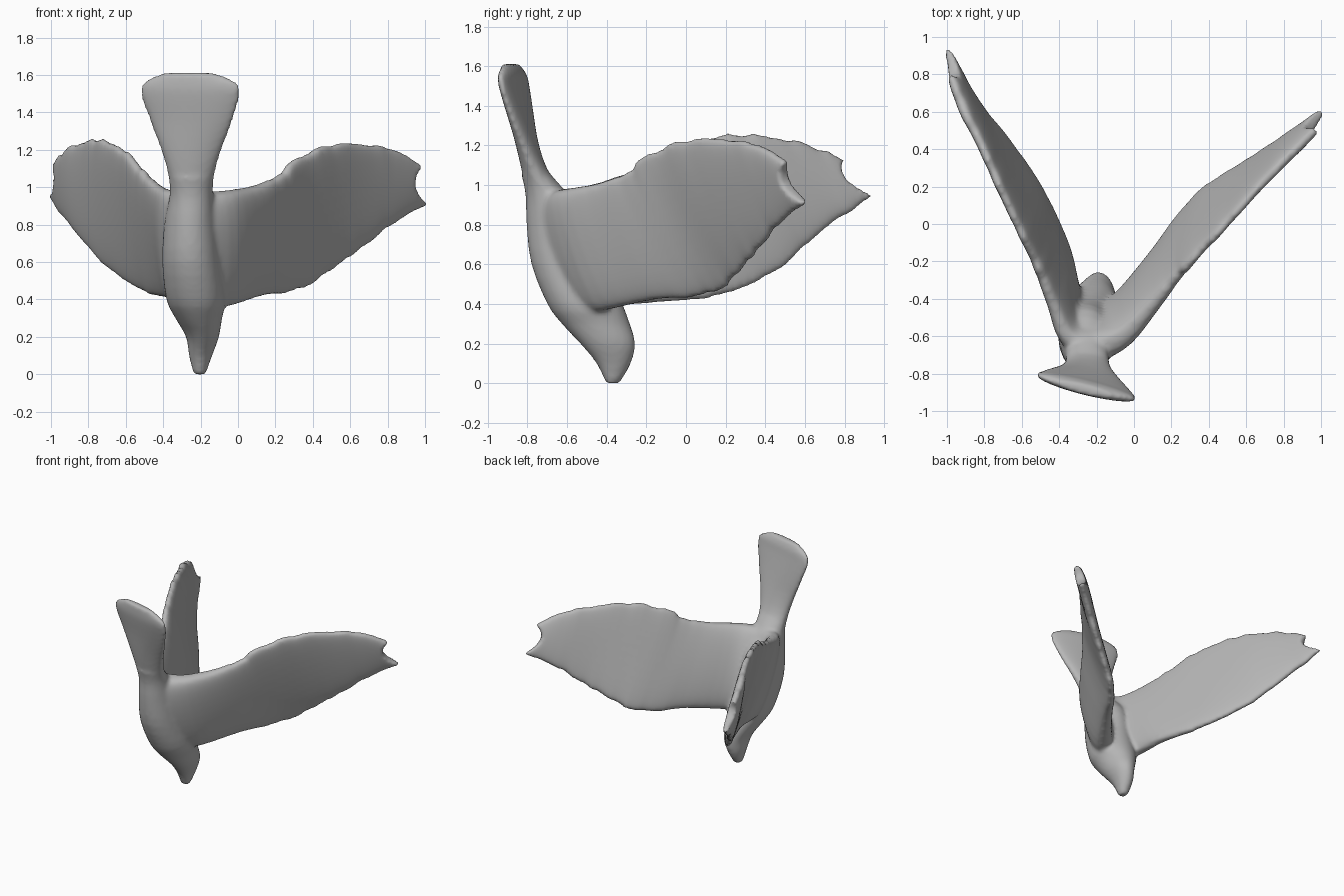
import bpy, bmesh, math, random
from mathutils import Vector

if "Cube" in bpy.data.objects:
    bpy.data.objects.remove(bpy.data.objects["Cube"])

random.seed(4)
N = 32  # points per cross-section

grey = bpy.data.materials.new("stone grey")
grey.diffuse_color = (0.47, 0.47, 0.47, 1)
grey.use_nodes = True
grey.node_tree.nodes["Principled BSDF"].inputs["Base Color"].default_value = grey.diffuse_color


def spow(v, p):
    return math.copysign(abs(v) ** p, v)


def loft(bm, rings):
    """Skin a list of closed rings and cap both ends."""
    vs = [[bm.verts.new(p) for p in r] for r in rings]
    for a, b in zip(vs, vs[1:]):
        for i in range(N):
            j = (i + 1) % N
            bm.faces.new((a[i], a[j], b[j], b[i]))
    # End caps as strips across the blade, so a hollowed tip stays hollow
    for r in (vs[0], vs[-1]):
        for i in range(N // 2):
            q = list(dict.fromkeys((r[i], r[i + 1], r[-i - 1], r[-i % N])))
            bm.faces.new(q)


def spline(rows, i, f):
    """Smooth in-between of numeric rows (Catmull-Rom)."""
    p = [rows[min(max(i + k, 0), len(rows) - 1)] for k in (-1, 0, 1, 2)]
    return [b + 0.5 * f * (c - a + f * (2 * a - 5 * b + 4 * c - d + f * (3 * (b - c) + d - a)))
            for a, b, c, d in zip(*p)]


def refine(rows, steps):
    out = [spline(rows, i, k / steps) for i in range(len(rows) - 1) for k in range(steps)]
    return out + [list(rows[-1])]


def trunk(bm, rows):
    """Horizontal oval sections: z, centre x, centre y, half width, half depth, yaw."""
    rings = []
    for z, cx, cy, rx, ry, yaw in refine(rows, 3):
        c, s = math.cos(yaw), math.sin(yaw)
        ring = []
        for k in range(N):
            a = 2 * math.pi * k / N
            x, y = rx * math.cos(a), ry * math.sin(a)
            ring.append((cx + x * c - y * s, cy + x * s + y * c, z))
        rings.append(ring)
    loft(bm, rings)


def wing(bm, rows, notch):
    """Upright blade sections: upper edge xyz, lower edge xyz, thickness."""
    st = refine(rows, 4)
    rings = []
    for i, r in enumerate(st):
        top, low = Vector(r[:3]), Vector(r[3:6])
        a, b = st[max(i - 1, 0)], st[min(i + 1, len(st) - 1)]
        span = Vector([b[k] + b[k + 3] - a[k] - a[k + 3] for k in range(3)]).normalized()
        chord = top - low
        n = chord.cross(span).normalized()
        if i > 10:  # ragged feather edges
            top += chord.normalized() * random.uniform(-0.014, 0.010)
            low += chord.normalized() * random.uniform(-0.008, 0.008)
        mid = (top + low) / 2
        fork = max(0, (i - len(st) + 5) / 4) ** 2 * notch  # forked tip
        ring = []
        for k in range(N):
            t = 2 * math.pi * k / N
            p = mid + (top - low) / 2 * math.cos(t) + n * r[6] / 2 * spow(math.sin(t), 0.6)
            ring.append(p - span * fork * math.sin(t) ** 2)
        rings.append(ring)
    loft(bm, rings)


def add(name, builder, *args):
    bm = bmesh.new()
    builder(bm, *args)
    bmesh.ops.recalc_face_normals(bm, faces=bm.faces)
    me = bpy.data.meshes.new(name)
    bm.to_mesh(me)
    bm.free()
    me.materials.append(grey)
    ob = bpy.data.objects.new(name, me)
    bpy.context.collection.objects.link(ob)
    return ob


# Head, breast and rump
body = add("bird", trunk, [
    (0.00, -.205, -.37, .032, .035, 0),
    (0.10, -.20, -.365, .062, .087, 0),
    (0.20, -.19, -.395, .088, .139, 0),
    (0.30, -.21, -.455, .125, .172, 0),
    (0.40, -.225, -.51, .158, .19, 0),
    (0.60, -.25, -.59, .155, .19, 0),
    (0.80, -.255, -.63, .14, .175, 0),
    (0.95, -.25, -.70, .117, .11, 0),
    (1.05, -.25, -.755, .117, .075, -.05)])

# Fanned tail
tail = add("tail", trunk, [
    (0.95, -.25, -.71, .11, .09, 0),
    (1.08, -.25, -.765, .127, .065, -.08),
    (1.20, -.25, -.80, .164, .054, -.15),
    (1.35, -.25, -.835, .225, .047, -.22),
    (1.50, -.255, -.868, .275, .043, -.24),
    (1.565, -.255, -.877, .25, .038, -.24),
    (1.612, -.265, -.885, .14, .025, -.24)])

# Wings, swept back and unequal, with deep roots
right_wing = add("right_wing", wing, [
    (-.20, -.67, .97, -.20, -.50, .36, .24),
    (-.06, -.61, .98, -.06, -.40, .37, .19),
    (.10, -.44, 1.01, .11, -.17, .42, .14),
    (.22, -.30, 1.07, .25, .04, .44, .105),
    (.32, -.19, 1.16, .37, .18, .475, .09),
    (.46, -.04, 1.22, .50, .27, .56, .085),
    (.62, .14, 1.235, .65, .36, .67, .08),
    (.80, .33, 1.21, .82, .47, .80, .08),
    (.985, .51, 1.12, 1.015, .61, .91, .07)], .085)
left_wing = add("left_wing", wing, [
    (-.20, -.67, .97, -.20, -.50, .38, .24),
    (-.35, -.62, .98, -.32, -.38, .39, .16),
    (-.43, -.45, 1.01, -.37, -.12, .41, .12),
    (-.51, -.25, 1.09, -.46, .10, .43, .10),
    (-.59, -.08, 1.18, -.54, .25, .47, .09),
    (-.70, .15, 1.25, -.68, .45, .56, .085),
    (-.81, .40, 1.255, -.82, .62, .71, .08),
    (-.91, .60, 1.21, -.92, .78, .83, .08),
    (-.985, .80, 1.13, -1.0, .95, .94, .06)], .08)

# Fuse the parts into one carved surface
bpy.ops.object.select_all(action='DESELECT')
for ob in (body, tail, right_wing, left_wing):
    ob.select_set(True)
bpy.context.view_layer.objects.active = body
bpy.ops.object.join()
rm = body.modifiers.new("fuse", 'REMESH')
rm.mode = 'VOXEL'
rm.voxel_size = 0.015
rm.use_smooth_shade = True
sm = body.modifiers.new("soften", 'SMOOTH')
sm.factor = 0.5
sm.iterations = 5
